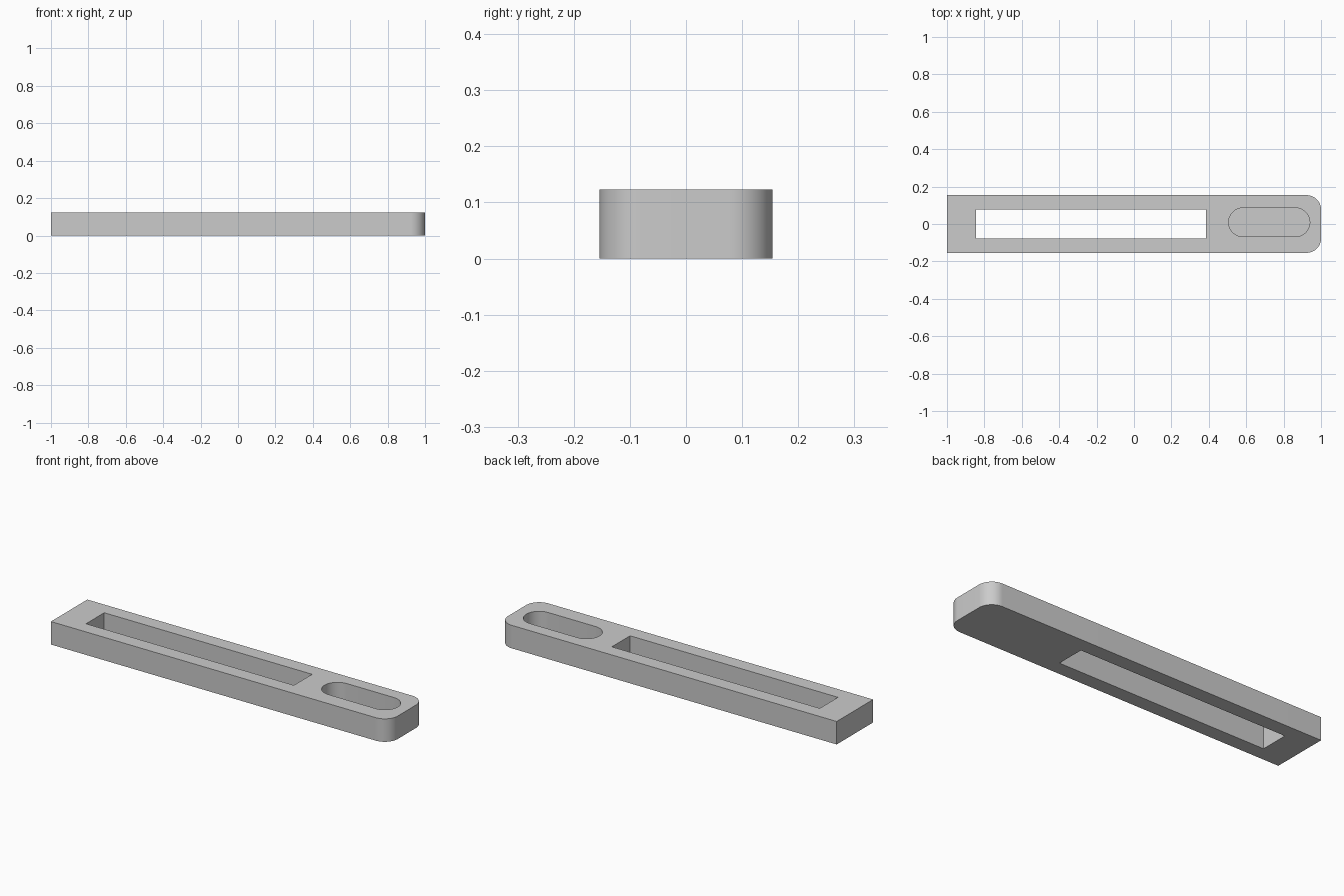
import bpy
import bmesh
from math import cos, sin, radians, pi

cube = bpy.data.objects.get("Cube")
if cube:
    bpy.data.objects.remove(cube, do_unlink=True)

grey = bpy.data.materials.new("light_grey")
grey.use_nodes = True
colour = (0.6, 0.6, 0.6, 1)
grey.diffuse_color = colour
grey.node_tree.nodes["Principled BSDF"].inputs["Base Color"].default_value = colour

HALF_WIDTH = 0.154
HEIGHT = 0.123
RADIUS = 0.077


def arc(cx, cy, start, end, steps=24):
    """Points on a rounded corner, angles in degrees."""
    angles = [radians(start + (end - start) * i / steps) for i in range(steps + 1)]
    return [(cx + RADIUS * cos(a), cy + RADIUS * sin(a)) for a in angles]


def extrude_outline(name, outline, bottom, top):
    """Solid made by raising a flat outline."""
    bm = bmesh.new()
    face = bm.faces.new([bm.verts.new((x, y, bottom)) for x, y in outline])
    raised = bmesh.ops.extrude_face_region(bm, geom=[face])["geom"]
    verts = [v for v in raised if isinstance(v, bmesh.types.BMVert)]
    bmesh.ops.translate(bm, verts=verts, vec=(0, 0, top - bottom))
    bmesh.ops.recalc_face_normals(bm, faces=bm.faces)
    mesh = bpy.data.meshes.new(name)
    bm.to_mesh(mesh)
    bm.free()
    mesh.materials.append(grey)
    obj = bpy.data.objects.new(name, mesh)
    bpy.context.collection.objects.link(obj)
    return obj


# Bar with square left end and rounded right corners
corner = HALF_WIDTH - RADIUS
bar = extrude_outline(
    "slotted_bar",
    [(-1, HALF_WIDTH), (-1, -HALF_WIDTH)]
    + arc(1 - RADIUS, -corner, -90, 0) + arc(1 - RADIUS, corner, 0, 90),
    0, HEIGHT)

# Long rectangular slot, right through the bar
slot = extrude_outline(
    "long_slot_cutter",
    [(-0.846, -RADIUS), (0.385, -RADIUS), (0.385, RADIUS), (-0.846, RADIUS)],
    -0.1, 0.3)

# Round-ended pocket with a thin floor
pocket = extrude_outline(
    "round_pocket_cutter",
    arc(0.863, 0.009, -90, 90) + arc(0.583, 0.009, 90, 270),
    0.015, 0.3)

bpy.ops.object.select_all(action="DESELECT")
bpy.context.view_layer.objects.active = bar
bar.select_set(True)
for cutter in (slot, pocket):
    cut = bar.modifiers.new(cutter.name, "BOOLEAN")
    cut.operation = "DIFFERENCE"
    cut.solver = "EXACT"
    cut.object = cutter
    bpy.ops.object.modifier_apply(modifier=cut.name)
    bpy.data.objects.remove(cutter, do_unlink=True)

bpy.ops.object.shade_smooth_by_angle(angle=pi / 6)
